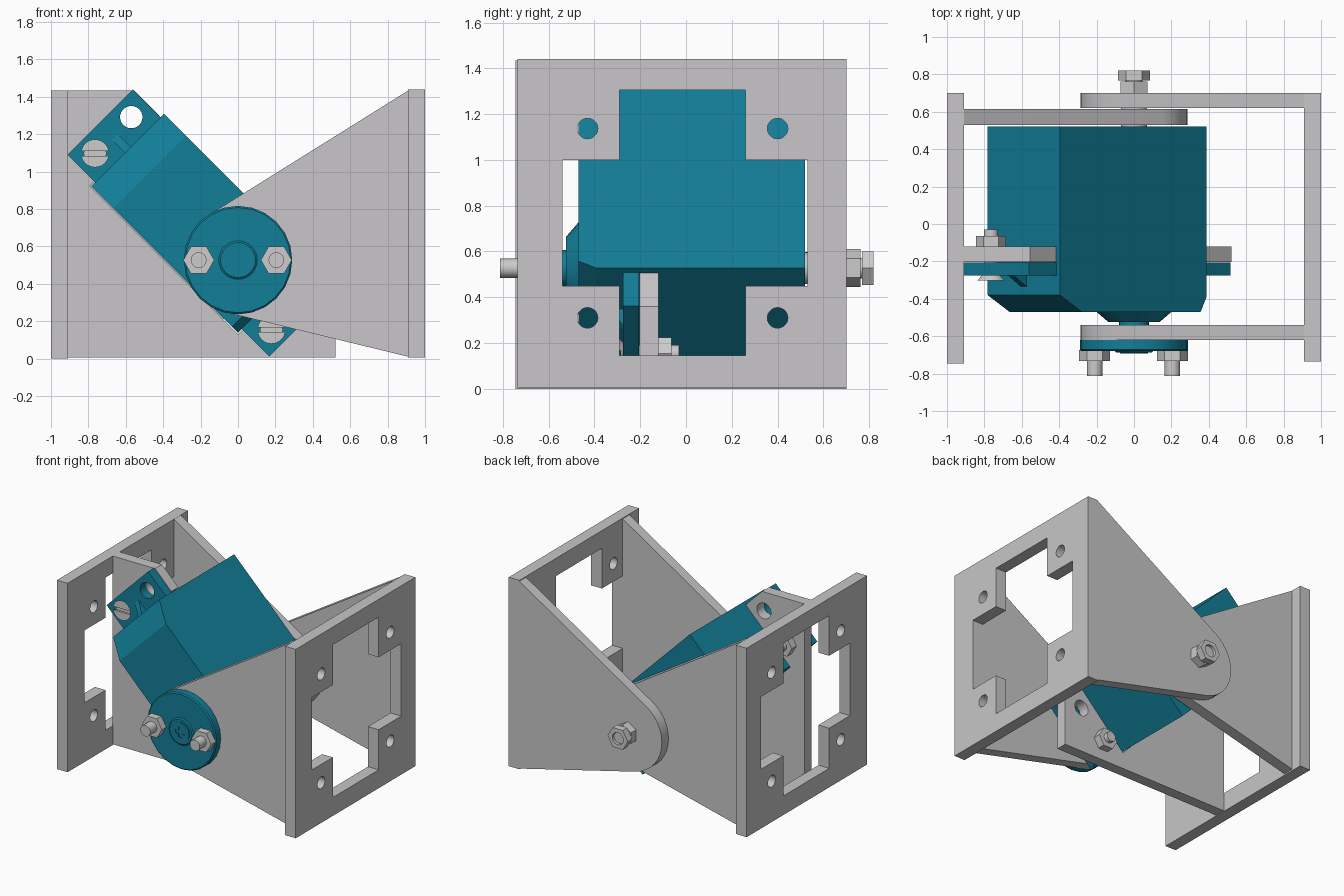
import bpy, bmesh, math
from mathutils import Matrix

if "Cube" in bpy.data.objects:
    bpy.data.objects.remove(bpy.data.objects["Cube"])


def material(name, rgb):
    m = bpy.data.materials.new(name)
    m.diffuse_color = (*rgb, 1)
    m.use_nodes = True
    m.node_tree.nodes["Principled BSDF"].inputs["Base Color"].default_value = m.diffuse_color
    return m


GREY = material("bracket grey", (0.58, 0.565, 0.58))
TEAL = material("servo teal", (0.006, 0.21, 0.315))
STEEL = material("fastener steel", (0.61, 0.60, 0.60))

PIVOT = 0.527
S = math.sqrt(0.5)
# Local axes -> world: profile x, profile y, extrusion depth
FRONT = Matrix(((1, 0, 0, 0), (0, 0, 1, 0), (0, 1, 0, PIVOT), (0, 0, 0, 1)))
SIDE = Matrix(((0, 0, 1, 0), (1, 0, 0, 0), (0, 1, 0, 0), (0, 0, 0, 1)))
SERVO = Matrix(((S, S, 0, 0), (0, 0, 1, 0), (-S, S, 0, PIVOT), (0, 0, 0, 1)))
SERVO_SIDE = SERVO @ Matrix(((1, 0, 0, 0), (0, 0, 1, 0), (0, 1, 0, 0), (0, 0, 0, 1)))


def rect(x0, x1, y0, y1):
    return [(x0, y0), (x1, y0), (x1, y1), (x0, y1)]


def ring(x, y, r, n=24, rot=0.0):
    return [(x + r * math.cos(rot + 2 * math.pi * i / n),
             y + r * math.sin(rot + 2 * math.pi * i / n)) for i in range(n)]


def prism(name, pts, a, b, mat, frame, taper=1.0):
    """Extrude a profile from depth a to b, scaling the far end about its centre."""
    cx = sum(p[0] for p in pts) / len(pts)
    cy = sum(p[1] for p in pts) / len(pts)
    bm = bmesh.new()
    lo = [bm.verts.new(frame @ Matrix.Translation((x, y, a)).to_translation()) for x, y in pts]
    hi = [bm.verts.new(frame @ Matrix.Translation(
        (cx + (x - cx) * taper, cy + (y - cy) * taper, b)).to_translation()) for x, y in pts]
    bm.faces.new(lo)
    bm.faces.new(hi)
    n = len(pts)
    for i in range(n):
        j = (i + 1) % n
        bm.faces.new((lo[i], lo[j], hi[j], hi[i]))
    bmesh.ops.recalc_face_normals(bm, faces=bm.faces)
    me = bpy.data.meshes.new(name)
    bm.to_mesh(me)
    bm.free()
    me.materials.append(mat)
    ob = bpy.data.objects.new(name, me)
    bpy.context.collection.objects.link(ob)
    return ob


def cut(ob, pts, a, b, frame):
    """Cut a prism out of an object."""
    cutter = prism("cutter", pts, a, b, ob.data.materials[0], frame)
    cutter.hide_render = True
    mod = ob.modifiers.new("cut", "BOOLEAN")
    mod.operation, mod.solver, mod.object = "DIFFERENCE", "EXACT", cutter
    bpy.context.view_layer.objects.active = ob
    bpy.ops.object.modifier_apply(modifier=mod.name)
    bpy.data.objects.remove(cutter)


# End plates with a cross-shaped window and four bolt holes
CROSS = [(-.54, .45), (-.29, .45), (-.29, .145), (.26, .145), (.26, .45), (.53, .45),
         (.53, 1.0), (.26, 1.0), (.26, 1.305), (-.29, 1.305), (-.29, 1.0), (-.54, 1.0)]
for name, x0, x1, y0, z0, z1 in (("right_plate", .91, 1.0, -.735, .005, 1.44),
                                 ("left_plate", -1.0, -.91, -.745, 0.0, 1.435)):
    plate = prism(name, rect(y0, .70, z0, z1), x0, x1, GREY, SIDE)
    cut(plate, CROSS, x0 - .1, x1 + .1, SIDE)
    for y in (-.43, .40):
        for z in (.31, 1.137):
            cut(plate, ring(y, z, .045, 20), x0 - .1, x1 + .1, SIDE)


# Arms tapering tangentially to a rounded pivot end
def arm(name, side, y0, y1, r=.287):
    top, low = (.912, 1.435 - PIVOT), (.912, .01 - PIVOT)
    a0 = math.atan2(top[1], top[0]) + math.acos(r / math.hypot(*top))
    a1 = 2 * math.pi + math.atan2(low[1], low[0]) - math.acos(r / math.hypot(*low))
    arc = [(r * math.cos(a0 + (a1 - a0) * i / 14), r * math.sin(a0 + (a1 - a0) * i / 14))
           for i in range(15)]
    prism(name, [(side * x, z) for x, z in [top] + arc + [low]], y0, y1, GREY, FRONT)


arm("right_front_arm", 1, -.62, -.54)
arm("right_back_arm", 1, .62, .70)
arm("left_back_arm", -1, .53, .615)

# Servo mounting panel, with a notch that holds the servo
panel = prism("mounting_panel",
              [(-.912, .005 - PIVOT), (.52, .005 - PIVOT), (.52, .36 - PIVOT),
               (-.555, 1.435 - PIVOT), (-.912, 1.435 - PIVOT)], -.203, -.12, GREY, FRONT)
cut(panel, rect(-.84, .28, -.28, .4), -.4, 0, SERVO)

# Servo body with chamfered front edges, boss and shaft
prism("servo_body", [(-.833, .52), (.274, .52), (.274, -.39), (.23, -.47),
                     (-.667, -.47), (-.833, -.38)], -.274, .274, TEAL, SERVO_SIDE)
prism("servo_boss", ring(0, 0, .2), -.47, -.525, TEAL, FRONT, .68)
prism("servo_shaft", ring(0, 0, .08), -.52, -.63, TEAL, FRONT)

# Mounting ears, gussets and countersunk screws at both ends of the servo
for end, u0, u1, hole, tip, root in (("upper", -1.042, -.82, -.944, -.94, -.833),
                                     ("lower", .26, .482, .390, .381, .274)):
    ear = prism(end + "_ear", rect(u0, u1, -.247, .247), -.275, -.205, TEAL, SERVO)
    cut(ear, ring(hole, .137, .06, 20), -.4, -.1, SERVO)
    cut(panel, ring(hole, .137, .06, 20), -.4, 0, SERVO)
    prism(end + "_gusset", [(tip, -.27), (root, -.27), (root, -.335)], -.022, .022,
          TEAL, SERVO_SIDE)
    head = prism(end + "_screw_head", ring(hole, -.137, .075), -.302, -.262, STEEL, SERVO, .5)
    cx, cz = (hole - .137) * S, (-hole - .137) * S
    cut(head, rect(cx - .1, cx + .1, cz - .013, cz + .013), -.4, -.287, FRONT)
    prism(end + "_screw", ring(hole, -.137, .038, 16), -.265, -.03, STEEL, SERVO)
    prism(end + "_screw_nut", ring(cx, cz, .08, 6), -.12, -.063, STEEL, FRONT)

# Round servo horn with its centre screw
prism("servo_horn", ring(0, 0, .29), -.62, -.672, TEAL, FRONT)
prism("horn_face", ring(0, 0, .29), -.672, -.68, TEAL, FRONT, .97)
prism("horn_hub", ring(0, 0, .11), -.675, -.687, TEAL, FRONT, .85)
screw = prism("horn_screw", ring(0, 0, .075), -.67, -.693, TEAL, FRONT)
PLUS = [(-.04, -.013), (-.013, -.013), (-.013, -.04), (.013, -.04), (.013, -.013), (.04, -.013),
        (.04, .013), (.013, .013), (.013, .04), (-.013, .04), (-.013, .013), (-.04, .013)]
cut(screw, PLUS, -.72, -.6885, FRONT)

# Horn bolts and nuts
for side, x in (("left", -.21), ("right", .205)):
    prism(side + "_horn_bolt", ring(x, 0, .042, 16), -.55, -.812, STEEL, FRONT)
    prism(side + "_horn_nut", ring(x, 0, .083, 6), -.675, -.733, STEEL, FRONT)

# Rear pivot bolt with two nuts
prism("pivot_bolt", ring(0, 0, .07), .51, .64, STEEL, FRONT)
prism("inner_pivot_nut", ring(0, 0, .083, 6, math.pi / 6), .695, .762, STEEL, FRONT)
prism("pivot_bolt_end", ring(0, 0, .045, 16), .69, .80, STEEL, FRONT)
nut = prism("outer_pivot_nut", ring(0, 0, .085, 6), .768, .82, STEEL, FRONT)
cut(nut, ring(0, 0, .046, 16), .7, .9, FRONT)

# Smooth the round walls, keep edges sharp
for ob in bpy.context.scene.objects:
    ob.select_set(True)
bpy.ops.object.shade_smooth_by_angle(angle=math.radians(28))
